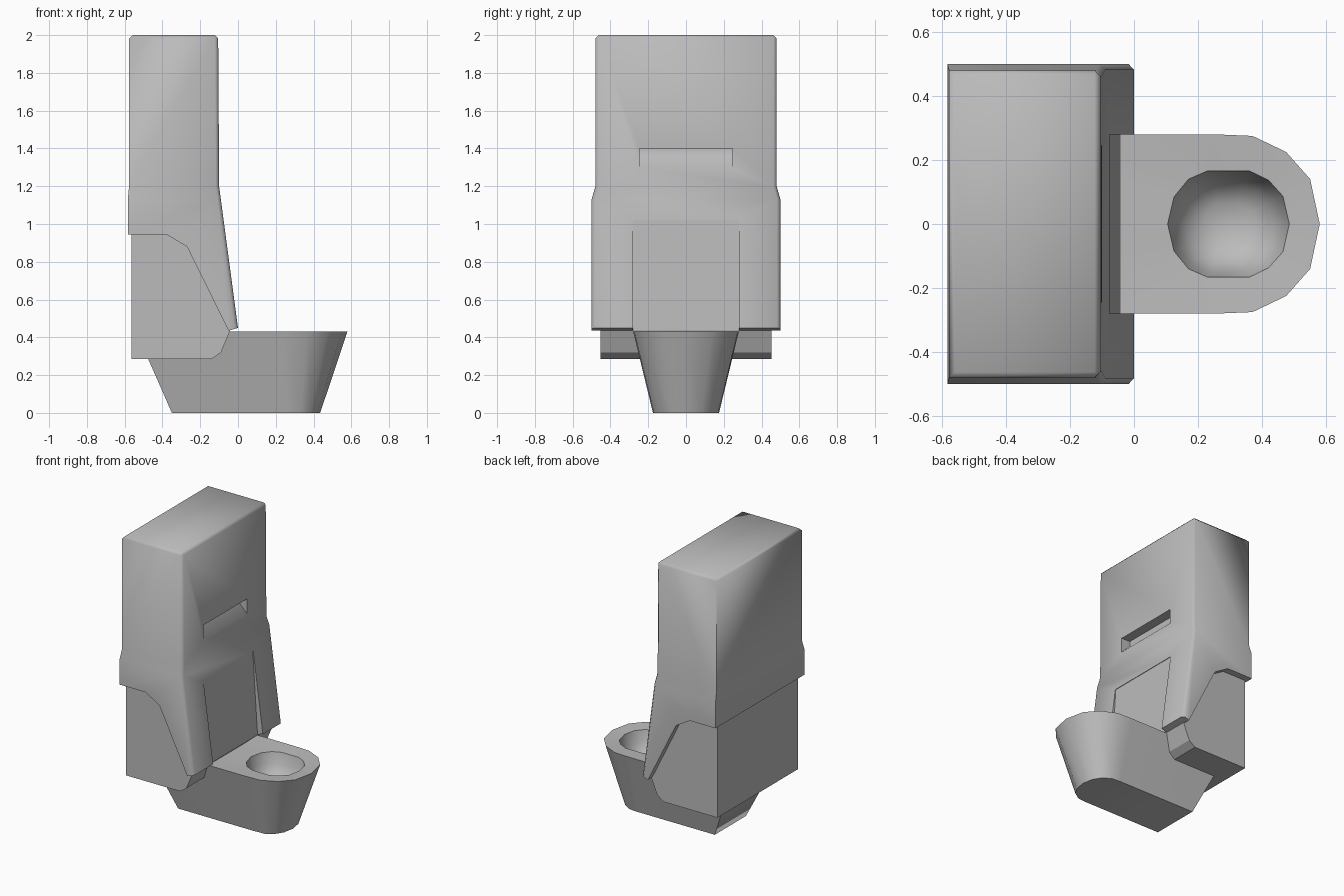
import bpy
import bmesh

cube = bpy.data.objects.get("Cube")
if cube:
    bpy.data.objects.remove(cube, do_unlink=True)

GREY = (0.5, 0.5, 0.5, 1)
steel = bpy.data.materials.new("satin steel grey")
steel.use_nodes = True
steel.diffuse_color = GREY
steel.node_tree.nodes["Principled BSDF"].inputs["Base Color"].default_value = GREY


def finish(bm, name):
    bmesh.ops.recalc_face_normals(bm, faces=bm.faces)
    mesh = bpy.data.meshes.new(name)
    bm.to_mesh(mesh)
    bm.free()
    mesh.materials.append(steel)
    obj = bpy.data.objects.new(name, mesh)
    bpy.context.collection.objects.link(obj)
    return obj


def prism(profile, half_width):
    """Side profile (x, z) extruded across y."""
    bm = bmesh.new()
    face = bm.faces.new([bm.verts.new((x, -half_width, z)) for x, z in profile])
    new = bmesh.ops.extrude_face_region(bm, geom=[face])["geom"]
    verts = [v for v in new if isinstance(v, bmesh.types.BMVert)]
    bmesh.ops.translate(bm, verts=verts, vec=(0, 2 * half_width, 0))
    bmesh.ops.recalc_face_normals(bm, faces=bm.faces)
    return bm


def activate(obj):
    bpy.ops.object.select_all(action="DESELECT")
    obj.select_set(True)
    bpy.context.view_layer.objects.active = obj


def cut(obj, cutter):
    mod = obj.modifiers.new("cut", "BOOLEAN")
    mod.operation = "DIFFERENCE"
    mod.solver = "EXACT"
    mod.object = cutter
    activate(obj)
    bpy.ops.object.modifier_apply(modifier=mod.name)
    bpy.data.objects.remove(cutter, do_unlink=True)


def smooth(obj, angle=1.1):
    activate(obj)
    bpy.ops.object.shade_smooth_by_angle(angle=angle)


# Tall cabinet with a flared skirt and two legs
bm = prism([(-0.583, 0.945), (-0.38, 0.945), (-0.27, 0.88), (-0.05, 0.435),
            (0, 0.45), (-0.1, 1.2), (-0.105, 2), (-0.577, 2), (-0.577, 1.2),
            (-0.583, 1.13)], 0.5)
for z in (1.13, 1.2):
    bmesh.ops.bisect_plane(bm, geom=bm.verts[:] + bm.edges[:] + bm.faces[:],
                           plane_co=(0, 0, z), plane_no=(0, 0, 1), dist=1e-4)
for v in bm.verts:
    if v.co.z > 1.19:
        v.co.y *= 0.96
bm.normal_update()


def softened(edge):
    if all(v.co.z > 1.99 for v in edge.verts):
        return True
    normals = [f.normal for f in edge.link_faces]
    return any(n.x > 0.5 for n in normals) and any(abs(n.y) > 0.8 for n in normals)


bmesh.ops.bevel(bm, geom=[e for e in bm.edges if softened(e)], offset=0.018,
                segments=1, affect="EDGES")
cabinet = finish(bm, "cabinet")

# Knee opening between the legs, then the hand basin slot
cut(cabinet, finish(prism([(-0.08, 1.02), (0.2, 1.02), (0.2, 0.3), (-0.033, 0.3)], 0.28),
                    "opening_cutter"))
cut(cabinet, finish(prism([(-0.17, 1.4), (0.01, 1.4), (0.01, 1.185), (-0.17, 1.365)], 0.245),
                    "slot_cutter"))
smooth(cabinet)

# Inset lower housing
housing = finish(prism([(-0.565, 0.285), (-0.14, 0.285), (-0.09, 0.32), (-0.042, 0.435),
                        (-0.06, 0.49), (-0.26, 0.9), (-0.36, 0.97), (-0.565, 0.97)], 0.453),
                 "lower_housing")
smooth(housing, 0.5)

# Pedestal: matching half outlines at the foot and the rim
FOOT = [(-0.35, 0.175), (0.26, 0.175), (0.33, 0.17), (0.385, 0.135), (0.42, 0.08), (0.435, 0)]
RIM = [(-0.54, 0.28), (0.25, 0.28), (0.37, 0.275), (0.475, 0.225), (0.55, 0.14), (0.58, 0)]
HOLE = [(0.105, 0), (0.125, 0.085), (0.17, 0.14), (0.23, 0.166), (0.36, 0.166),
        (0.42, 0.137), (0.465, 0.087), (0.485, 0)]


def ring(bm, half, z, scale=1.0, centre=0.295):
    points = half + [(x, -y) for x, y in reversed(half) if y > 0]
    return [bm.verts.new((centre + (x - centre) * scale, y * scale, z)) for x, y in points]


def bridge(bm, a, b):
    for i in range(len(a)):
        j = (i + 1) % len(a)
        bm.faces.new((a[i], a[j], b[j], b[i]))


def loop_edges(bm, loop):
    return [bm.edges.get((loop[i - 1], loop[i])) for i in range(len(loop))]


bm = bmesh.new()
foot, rim = ring(bm, FOOT, 0), ring(bm, RIM, 0.432)
bm.faces.new(foot)
bridge(bm, foot, rim)

# Hollow bowl stepping down from the hole
bowl = [ring(bm, HOLE, z, s) for z, s in
        ((0.425, 1), (0.35, 0.9), (0.29, 0.72), (0.25, 0.4))]
for upper, lower in zip(bowl, bowl[1:]):
    bridge(bm, upper, lower)
bm.faces.new(bowl[-1])
bmesh.ops.triangle_fill(bm, use_beauty=True,
                        edges=loop_edges(bm, rim) + loop_edges(bm, bowl[0]))
pedestal = finish(bm, "bowl_pedestal")
smooth(pedestal, 1.25)
